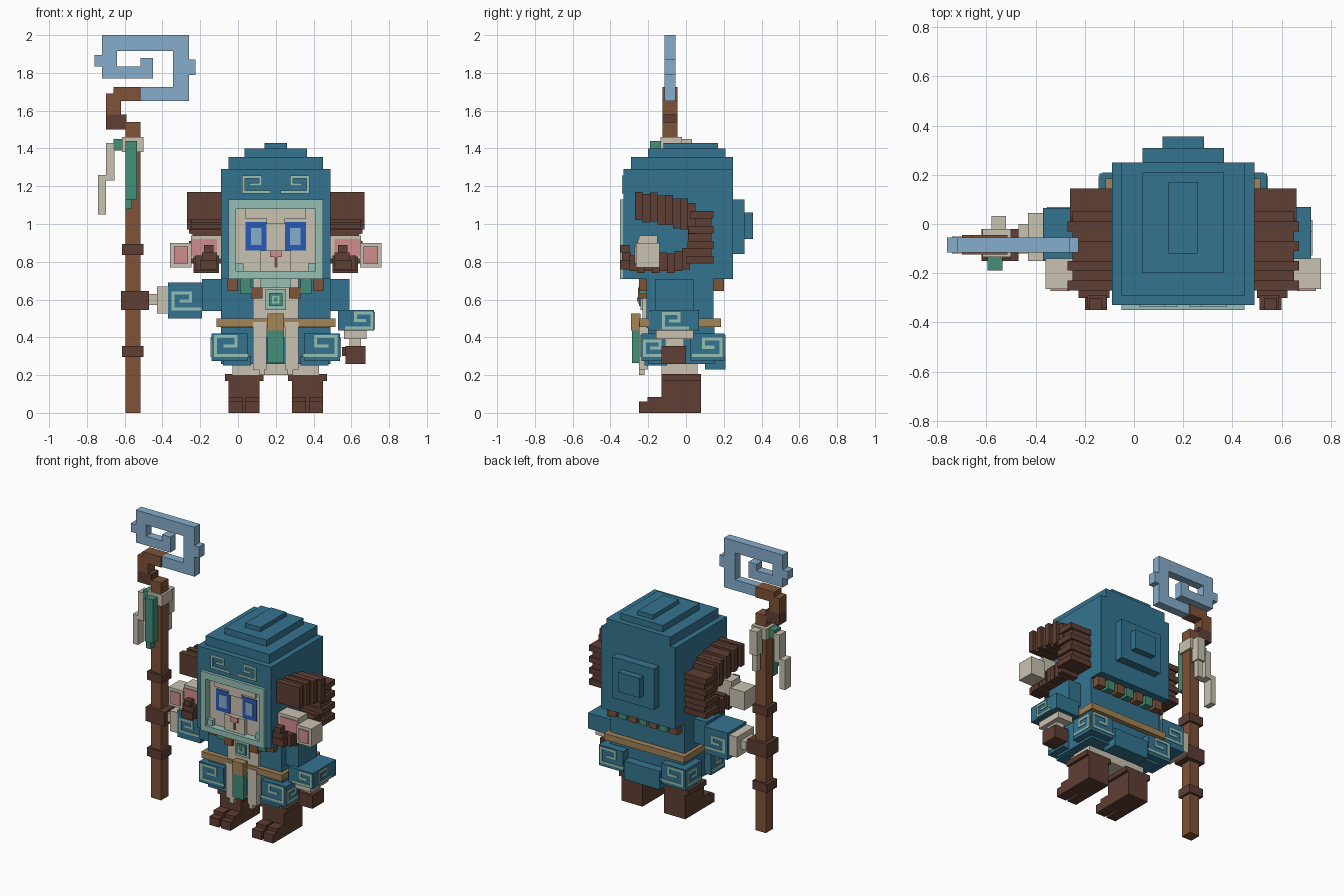
import bpy
import bmesh
from mathutils import Vector

cube = bpy.data.objects.get("Cube")
if cube:
    bpy.data.objects.remove(cube)

BODY_CENTRE = 0.2   # x of the figure's own mirror plane


def material(name, red, green, blue):
    """Flat colour given as display values, stored as linear values."""
    linear = [((c / 255 + 0.055) / 1.055) ** 2.4 for c in (red, green, blue)]
    mat = bpy.data.materials.new(name)
    mat.use_nodes = True
    mat.diffuse_color = (*linear, 1)
    shader = mat.node_tree.nodes["Principled BSDF"]
    shader.inputs["Base Color"].default_value = (*linear, 1)
    shader.inputs["Roughness"].default_value = 0.8
    return mat


teal = material("teal cloth", 52, 116, 144)
mint = material("mint trim", 150, 192, 180)
cream = material("cream fur", 202, 194, 177)
umber = material("dark umber", 94, 62, 51)
wood = material("brown wood", 128, 83, 57)
crystal = material("pale blue crystal", 134, 173, 204)
pink = material("soft pink", 208, 141, 141)
green = material("jade green", 68, 142, 120)
gold = material("old gold", 163, 131, 86)
blue = material("deep blue", 42, 90, 184)


def build(name, mat, boxes, pair=False):
    """Joins (x, y, z) ranges in hundredths into one object; pair mirrors it."""
    bm = bmesh.new()
    for ranges in boxes:
        low = Vector([min(r) / 100 for r in ranges])
        high = Vector([max(r) / 100 for r in ranges])
        for v in bmesh.ops.create_cube(bm, size=1)["verts"]:
            v.co = [low[i] if v.co[i] < 0 else high[i] for i in range(3)]
    mesh = bpy.data.meshes.new(name)
    bm.to_mesh(mesh)
    bm.free()
    mesh.materials.append(mat)
    obj = bpy.data.objects.new(name, mesh)
    obj.location.x = BODY_CENTRE
    bpy.context.scene.collection.objects.link(obj)
    if pair:
        obj.modifiers.new("mirror", "MIRROR").use_mirror_merge = False
    return obj


def box(name, mat, x, y, z, pair=False):
    return build(name, mat, [(x, y, z)], pair)


def slab(name, mat, half, y, z):
    return box(name, mat, (-half, half), y, z)


def key_pattern(name, start, axis, sign=1, pair=False, size=1.0):
    """Thin square spiral lying in the plane of z and the given axis."""
    path = [(17, 0), (0, 0), (0, 10), (11, 10), (11, 5), (5, 5)]
    strokes = []
    for a, b in zip(path, path[1:]):
        spans = []
        for i in (0, 1):
            lo, hi = sorted((a[i] * size, b[i] * size))
            spans.append((lo - 0.8, hi + 0.8))
        along = [start[axis] + sign * s for s in spans[0]]
        up = [start[2] + s for s in spans[1]]
        ranges = [None, None, up]
        ranges[axis] = along
        flat = 1 - axis
        ranges[flat] = (start[flat] - 0.4, start[flat] + 0.4)
        strokes.append(ranges)
    return build(name, mint, strokes, pair)


# Hood, stepped crown and back boss
slab("hood", teal, 29, (-28, 25), (71, 129))
slab("hood_brow", teal, 29, (-33, -28), (113, 129))
box("hood_cheeks", teal, (25, 29), (-33, -28), (71, 113), True)
slab("crown_lower", teal, 25, (-29, 25), (129, 135.5))
slab("crown_middle", teal, 16.5, (-20, 21), (135.5, 140))
slab("crown_top", teal, 6, (-12, 17), (140, 143))
slab("back_boss", teal, 16.5, (25, 31), (84, 113))
slab("back_boss_centre", teal, 8.5, (31, 35.5), (92, 106))
slab("hood_trim_top", mint, 25, (-35, -28), (108, 113))
box("hood_trim_sides", mint, (21, 25), (-35, -28), (71, 108), True)
slab("hood_trim_chin", mint, 21, (-35, -28), (71, 75))
key_pattern("brow_patterns", (-17, -33.4, 117), 0, pair=True, size=0.8)

# Face
slab("face", cream, 21, (-30, -28), (75, 108))
box("jaw_corners", mint, (17, 21), (-33, -29), (75, 79), True)
slab("brow_ridge", cream, 16, (-32, -30), (103, 108))
slab("forehead_ridge", cream, 5, (-32, -30), (100, 103))
box("eyes", blue, (5, 16), (-30.6, -30), (86, 101), True)
box("eye_glints", crystal, (7.5, 13), (-31, -30.5), (89, 98), True)
slab("muzzle", cream, 8, (-32.5, -30), (75, 86))
slab("nose", pink, 3, (-33.5, -32), (82.5, 86))
slab("mouth", wood, 0.8, (-33, -32.4), (77, 82.5))

# Ears
box("ear_bases", cream, (29, 45), (-25, -15), (81.5, 94), True)
box("ear_base_linings", pink, (31, 45), (-25.6, -24.8), (83, 92), True)
box("ear_tips", cream, (44.5, 56), (-26.5, -14), (77, 90), True)
box("ear_tip_linings", pink, (46.5, 54), (-27.3, -26.4), (79, 88), True)

# Curled ribbed horns: top run, rear turn, lower run and upturned tip
ribs = []
for i in range(8):
    y, ridge = -27 + i * 4, i % 2
    top = 117 - i * i * 0.1 - ridge
    ribs.append(((29, 47 - ridge * 2), (y, y + 4), (top - 15 - i * 0.2, top)))
for i in range(7):
    z, ridge = 107 - i * 4, i % 2
    ribs.append(((29, 46 - ridge * 2), (2 - i * 0.3, 14.5 - ridge), (z - 4, z)))
for i in range(10):
    y, ridge = 10 - i * 4, i % 2
    base = max(74, 80 - i * 2) + ridge
    ribs.append(((30, 43.5 - ridge), (y - 4, y), (base, base + 12 - i * 0.4)))
ribs.append(((31, 40), (-35, -28), (76, 81)))
ribs.append(((31, 39), (-34, -29), (81, 85)))
ribs.append(((33, 38), (-35, -30), (85, 89)))
build("horns", umber, ribs, True)

# Torso, tabard and belt
slab("torso", teal, 29, (-21, 14.5), (45, 71))
slab("tabard", cream, 12, (-23, -20), (40, 71))
box("tabard_tails", cream, (5, 12), (-25, -20), (23, 48), True)
box("tabard_tail_ends", cream, (6, 9), (-25, -22), (20, 24), True)
slab("collar", mint, 8, (-24, -20), (66, 71))
slab("belt", gold, 31.5, (-24.5, 18.5), (45.5, 50))
slab("buckle", gold, 4.3, (-29, -24), (43.5, 52.5))
slab("belt_sash", green, 4.3, (-28.5, -25), (26.5, 43.5))

# Necklace beads and brooch
box("outer_beads", wood, (20, 25.5), (-25, -20), (64.5, 71), True)
box("middle_beads", green, (13, 19), (-25, -20), (63, 71), True)
box("inner_beads", wood, (7, 13), (-25.5, -20), (60.5, 66.5), True)
for i in range(7):
    x = -27 + i * 8
    box(f"back_bead_{i}", green if i % 2 else wood,
        (x, x + 6), (14, 20), (64.5, 71))
for name, mat, half, front in (("plate", mint, 5.5, -24), ("ring", green, 3.5, -25),
                               ("inlay", mint, 2, -25.5), ("stone", green, 1, -26)):
    slab("brooch_" + name, mat, half, (front, -22), (60 - half, 60 + half))

# Skirt with four patterned corner panels
slab("skirt", teal, 29, (-20, 15), (26, 46))
box("front_panels", teal, (15, 34), (-23.5, -8), (27.5, 42), True)
box("rear_panels", teal, (15, 34), (2, 20.5), (27.5, 42), True)
box("front_panel_hems", teal, (13, 28), (-22, -10), (25, 30), True)
slab("rear_middle_panel", teal, 14, (10, 21), (23, 36))
slab("underskirt", cream, 23, (-13, 6), (20, 27))
key_pattern("front_skirt_patterns", (-32, -23.6, 30.5), 0, pair=True)
key_pattern("rear_skirt_patterns", (-32, 20.6, 30.5), 0, pair=True)
key_pattern("side_front_patterns", (34.1, -22, 30.5), 1, pair=True, size=0.75)
key_pattern("side_rear_patterns", (34.1, 18.5, 30.5), 1, -1, True, 0.85)

# Boots with two toes each
box("boots", umber, (8.5, 25), (-13, 8), (0, 18), True)
box("boot_cuffs", umber, (6.5, 27), (-13, 8), (17, 20.6), True)
for name, x in (("inner", (8.5, 16)), ("outer", (17.5, 25))):
    box(name + "_toes", umber, x, (-25, -12), (0, 6), True)
    box(name + "_toe_knuckles", umber, x, (-20.5, -12), (5, 8.5), True)

# Arms
box("upper_sleeves", teal, (29, 39), (-16.5, 4), (54, 71), True)
box("left_sleeve", teal, (33, 52), (-19, 7), (43.5, 54.5))
box("left_cuff", cream, (36, 48), (-16, 4), (39, 43.5))
box("left_wrist", cream, (39, 45), (-11, -1), (35, 39))
box("left_hand", umber, (37, 47.5), (-13, 0), (26, 35.5))
box("left_thumb", umber, (35, 37), (-11, -5), (30, 35))
key_pattern("left_sleeve_front_pattern", (51, -19.2, 45), 0, -1, size=0.8)
key_pattern("left_sleeve_side_pattern", (52.2, -12, 45), 1, size=0.75)
box("right_sleeve", teal, (-57, -39), (-15, 6.5), (50, 69))
box("right_cuff", cream, (-63, -57), (-15, 4.5), (52.5, 67))
box("right_wrist", cream, (-67, -63), (-12, 0), (57, 63))
box("right_hand", umber, (-82, -67), (-15, -2), (54.5, 64.5))
key_pattern("right_sleeve_front_pattern", (-54.5, -15.2, 55), 0, size=0.85)
key_pattern("right_sleeve_rear_pattern", (-54.5, 6.6, 55), 0, size=0.85)

# Staff: shaft, bands and crook
grip = (-12.5, -4.5)
box("staff_shaft", wood, (-79.5, -71.5), grip, (0, 154))
for name, z in (("lower", 29.5), ("upper", 83.5)):
    box(f"staff_{name}_band", umber, (-81.5, -70), (-14, -3), (z, z + 6))
box("staff_knot", umber, (-90, -79), grip, (150, 158))
build("staff_crook", wood, [((-90, -82), grip, (158, 169)),
                            ((-86, -71.5), grip, (165, 172.5))])

# Crystal spiral on the staff
depth = (-11.5, -5.5)
spiral = [((-71.5, -46), (165, 172.5)), ((-54.5, -46), (165, 200)),
          ((-46, -42.5), (179, 187)), ((-92, -46), (191.5, 200)),
          ((-92, -84), (177, 200)), ((-96, -92), (183.5, 189.5)),
          ((-92, -65), (177, 183.5)), ((-71.5, -65), (177, 188))]
build("staff_spiral", crystal, [(x, depth, z) for x, z in spiral])

# Cloth ties hanging from the staff
box("tie_wrap", cream, (-81.5, -70), (-13.5, -2), (138, 146))
build("green_tie", green, [((-79.5, -73.5), (-19, -13), (113, 144)),
                           ((-79.5, -76), (-18, -13), (108, 113)),
                           ((-86, -81), (-12, -5), (139, 145))])
build("side_tie", cream, [((-90, -85.5), (-12, -5), (123, 143)),
                          ((-94, -90), (-12, -5), (105, 126))])
build("rear_tie", cream, [((-78, -72), (-3, 3.3), (128, 145)),
                          ((-77, -73), (-2, 2), (116, 128))])
